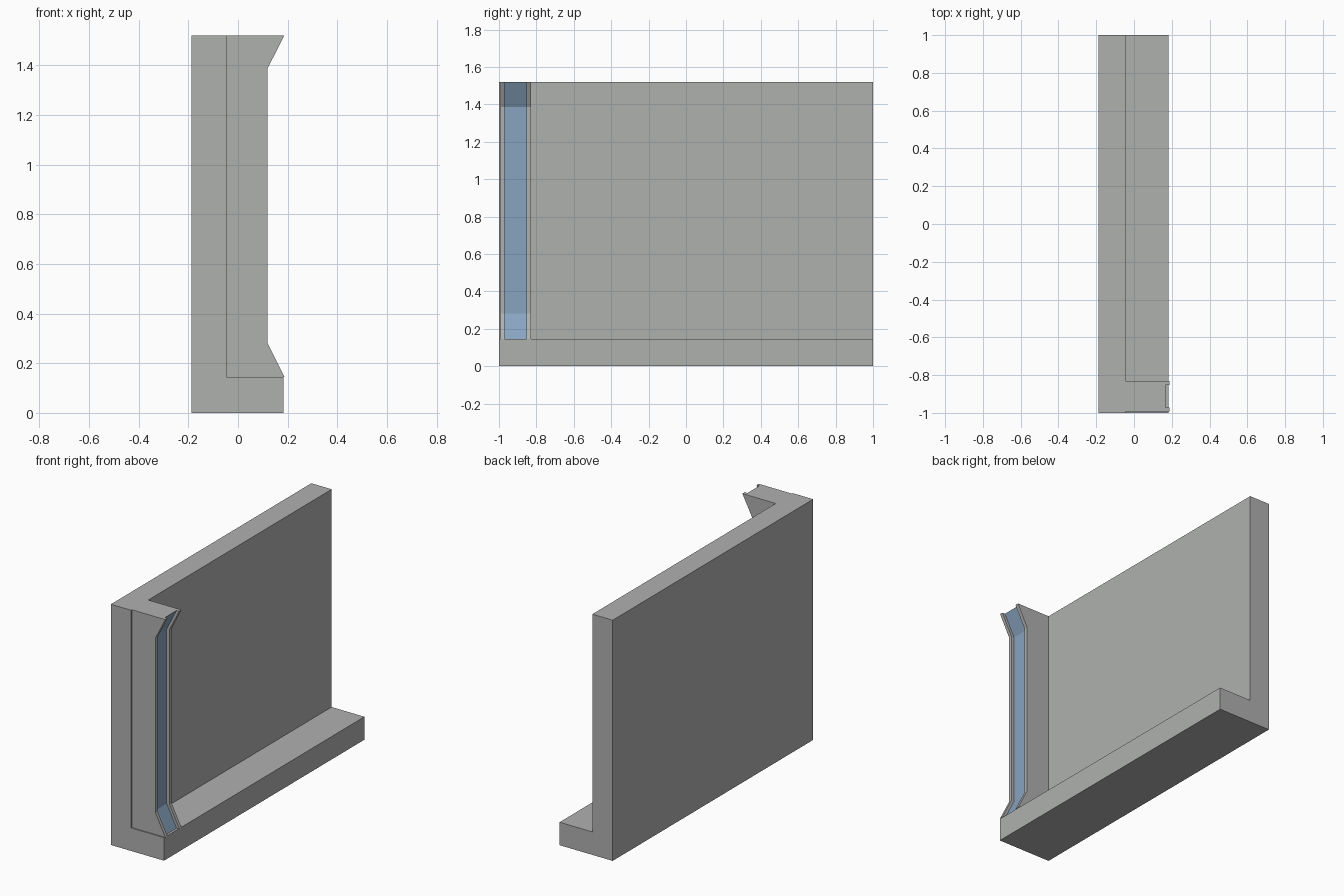
import bpy
import bmesh

if "Cube" in bpy.data.objects:
    bpy.data.objects.remove(bpy.data.objects["Cube"])


def material(name, rgb):
    m = bpy.data.materials.new(name)
    m.diffuse_color = (*rgb, 1)
    m.use_nodes = True
    m.node_tree.nodes["Principled BSDF"].inputs["Base Color"].default_value = m.diffuse_color
    return m


GREY = material("concrete grey", (0.43, 0.44, 0.43))
BLUE = material("light blue", (0.25, 0.37, 0.53))


def loft(name, rings, mats, caps, skip=(), blue=()):
    """Join closed rings of points; skip or recolour sides by their index."""
    bm = bmesh.new()
    rows = [[bm.verts.new(p) for p in ring] for ring in rings]
    n = len(rows[0])
    for a, b in zip(rows, rows[1:]):
        for i in range(n):
            if i in skip:
                continue
            j = (i + 1) % n
            f = bm.faces.new((a[i], a[j], b[j], b[i]))
            f.material_index = 1 if i in blue else 0
    if "start" in caps:
        bm.faces.new(rows[0][::-1])
    if "end" in caps:
        bm.faces.new(rows[-1])
    me = bpy.data.meshes.new(name)
    bm.to_mesh(me)
    bm.free()
    for m in mats:
        me.materials.append(m)
    ob = bpy.data.objects.new(name, me)
    bpy.context.collection.objects.link(ob)
    return ob


BACK, INNER, FRONT = -0.188, -0.046, 0.183
BASE, TOP = 0.145, 1.52

# Wall and base ledge: L profile extruded along y
profile = [(BACK, 0), (BACK, TOP), (INNER, TOP), (INNER, BASE), (FRONT, BASE), (FRONT, 0)]
loft("wall_with_base", [[(x, y, z) for x, z in profile] for y in (1, -1)],
     [GREY], ("start", "end"))

# End pillar: grooved section flaring at both ends, blue groove floor
Y0, Y1, G0, G1, DEPTH = -0.992, -0.83, -0.971, -0.853, 0.019


def section(x, z):
    g = x - DEPTH
    pts = [(INNER, Y0), (x, Y0), (x, G0), (g, G0), (g, G1), (x, G1), (x, Y1), (INNER, Y1)]
    return [(px, py, z) for px, py in pts]


levels = [(0.187, BASE), (0.118, 0.282), (0.118, 1.385), (0.187, TOP)]
loft("end_pillar", [section(x, z) for x, z in levels], [GREY, BLUE],
     ("start", "end",), skip=(7,), blue=(3,))
